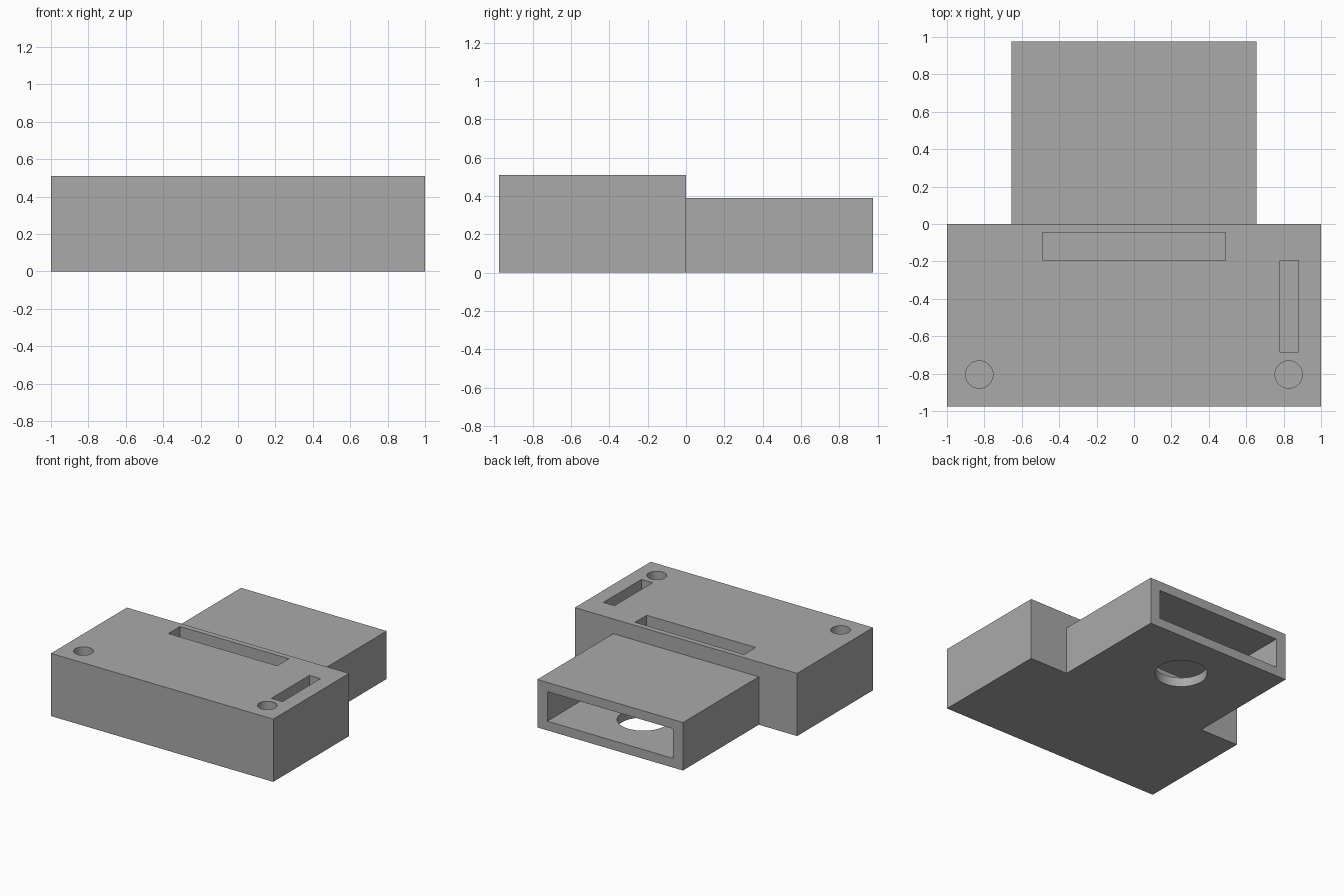
import bpy

cube = bpy.data.objects.get("Cube")
if cube:
    bpy.data.objects.remove(cube, do_unlink=True)

# Single matte grey
grey = bpy.data.materials.new("matte grey")
grey.use_nodes = True
colour = (0.4, 0.4, 0.4, 1)
grey.diffuse_color = colour
grey.node_tree.nodes["Principled BSDF"].inputs["Base Color"].default_value = colour


def box(name, x, y, z):
    """Box spanning the given (low, high) ranges."""
    spans = (x, y, z)
    bpy.ops.mesh.primitive_cube_add(size=1, location=[sum(s) / 2 for s in spans])
    ob = bpy.context.object
    ob.name = name
    ob.scale = [s[1] - s[0] for s in spans]
    bpy.ops.object.transform_apply(location=True, rotation=False, scale=True)
    ob.data.materials.append(grey)
    return ob


def cylinder(name, x, y, z, radius):
    """Upright cylinder spanning the z range."""
    bpy.ops.mesh.primitive_cylinder_add(
        vertices=64, radius=radius, depth=z[1] - z[0], location=(x, y, sum(z) / 2))
    ob = bpy.context.object
    ob.name = name
    ob.data.materials.append(grey)
    return ob


def combine(target, tool, operation):
    """Apply a boolean and remove the tool."""
    mod = target.modifiers.new(operation.lower(), 'BOOLEAN')
    mod.operation = operation
    mod.solver = 'EXACT'
    mod.object = tool
    bpy.context.view_layer.objects.active = target
    bpy.ops.object.modifier_apply(modifier=mod.name)
    bpy.data.objects.remove(tool, do_unlink=True)


DEPTH, TOP, BACK_TOP, OVER = 0.975, 0.51, 0.39, 0.6

# Wide front block joined to the narrower rear sleeve
housing = box("housing", (-1, 1), (-DEPTH, 0), (0, TOP))
sleeve = box("rear_sleeve", (-0.655, 0.655), (-0.02, DEPTH), (0, BACK_TOP))
combine(housing, sleeve, 'UNION')

# Sleeve cavity, open at the back, and the round hole in its floor
cutters = [
    box("sleeve_cavity", (-0.565, 0.565), (0.08, 1.1), (0.075, 0.315)),
    cylinder("floor_hole", 0, 0.545, (-0.1, 0.2), 0.195),
    # Slots in the top of the front block
    box("long_slot", (-0.49, 0.49), (-0.195, -0.045), (0.1, OVER)),
    box("side_slot", (0.78, 0.88), (-0.685, -0.195), (0.1, OVER)),
]
# Round holes near the front corners
for side in (-1, 1):
    cutters.append(cylinder("corner_hole", side * 0.827, -0.805, (0.1, OVER), 0.073))
for cutter in cutters:
    combine(housing, cutter, 'DIFFERENCE')

# Smooth hole walls, crisp edges
bpy.ops.object.select_all(action='DESELECT')
housing.select_set(True)
bpy.context.view_layer.objects.active = housing
bpy.ops.object.shade_smooth_by_angle()
